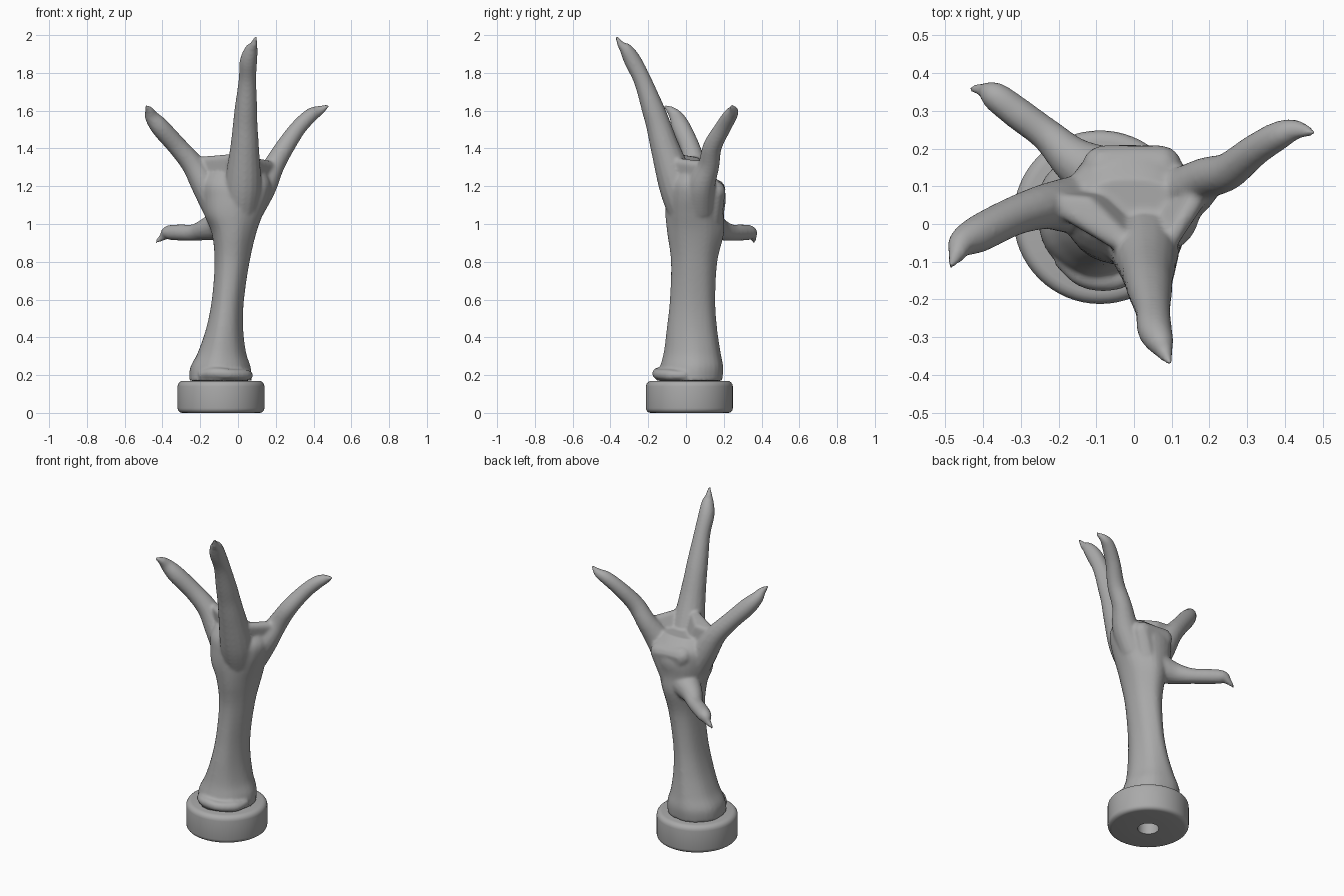
import bpy, bmesh, math
from mathutils import Vector

cube = bpy.data.objects.get("Cube")
if cube:
    bpy.data.objects.remove(cube)

grey = bpy.data.materials.new("plain_grey")
grey.use_nodes = True
colour = (0.4, 0.4, 0.4, 1)
grey.diffuse_color = colour
grey.node_tree.nodes["Principled BSDF"].inputs["Base Color"].default_value = colour


def finish(name, bm, angle):
    bmesh.ops.recalc_face_normals(bm, faces=bm.faces)
    mesh = bpy.data.meshes.new(name)
    bm.to_mesh(mesh)
    bm.free()
    mesh.materials.append(grey)
    ob = bpy.data.objects.new(name, mesh)
    bpy.context.collection.objects.link(ob)
    bpy.ops.object.select_all(action='DESELECT')
    ob.select_set(True)
    bpy.context.view_layer.objects.active = ob
    bpy.ops.object.shade_smooth_by_angle(angle=math.radians(angle))
    return ob


def spline(pts, steps=6):
    """Smooth interpolation through rows of numbers."""
    rows = [Vector(p) for p in pts]
    rows = [rows[0]] + rows + [rows[-1]]
    out = []
    for a, b, c, d in zip(rows, rows[1:], rows[2:], rows[3:]):
        for i in range(steps):
            t = i / steps
            out.append(0.5 * (2 * b + (c - a) * t + (2 * a - 5 * b + 4 * c - d) * t * t
                              + (3 * b - a - 3 * c + d) * t ** 3))
    return out + [rows[-1]]


def skin(bm, rings):
    loops = [[bm.verts.new(p) for p in ring] for ring in rings]
    for a, b in zip(loops, loops[1:]):
        for i in range(len(a)):
            j = (i + 1) % len(a)
            bm.faces.new((a[i], a[j], b[j], b[i]))
    bm.faces.new(loops[0][::-1])
    bm.faces.new(loops[-1])


def tube(bm, pts, sides=16):
    """Round limb along points given as x, y, z, radius."""
    path = spline(pts)
    rings = []
    for i, p in enumerate(path):
        step = path[min(i + 1, len(path) - 1)] - path[max(i - 1, 0)]
        way = Vector(step[:3]).normalized()
        u = way.cross(Vector((0.3, 1, 0.1))).normalized()
        v = way.cross(u)
        r = max(p[3], 0.004)
        rings.append([Vector(p[:3]) + r * (u * math.cos(k * math.tau / sides)
                                           + v * math.sin(k * math.tau / sides))
                      for k in range(sides)])
    skin(bm, rings)


def web(bm, balls, count=48):
    """Stretched skin: the hull around small balls given as x, y, z, radius."""
    verts = []
    for x, y, z, r in balls:
        for i in range(count):
            h = 1 - (2 * i + 1) / count
            a, w = 2.4 * i, math.sqrt(1 - h * h)
            verts.append(bm.verts.new((x + r * w * math.cos(a), y + r * w * math.sin(a), z + r * h)))
    bmesh.ops.convex_hull(bm, input=verts)
    for v in [v for v in bm.verts if not v.link_faces]:
        bm.verts.remove(v)


bm = bmesh.new()

# Forearm and palm: z, x from, x to, y from, y to
sections = [(0.17, -0.26, 0.07, -0.15, 0.195), (0.24, -0.255, 0.065, -0.135, 0.2),
            (0.32, -0.215, 0.04, -0.115, 0.185), (0.45, -0.17, 0.025, -0.1, 0.165),
            (0.6, -0.14, 0.03, -0.085, 0.155), (0.8, -0.125, 0.06, -0.08, 0.165),
            (0.95, -0.14, 0.095, -0.1, 0.2), (1.05, -0.18, 0.13, -0.11, 0.2),
            (1.14, -0.19, 0.165, -0.11, 0.21), (1.21, -0.19, 0.175, -0.1, 0.19),
            (1.27, -0.16, 0.15, -0.06, 0.12)]
rings = []
for z, x0, x1, y0, y1 in spline(sections, 5):
    ring = []
    for k in range(32):
        a = k * math.tau / 32
        ridge = 1 + 0.02 * math.sin(3 * a + 2 * z) + 0.01 * math.sin(7 * a + 5 * z)
        ring.append(Vector(((x0 + x1) / 2 + (x1 - x0) / 2 * math.cos(a) * ridge,
                            (y0 + y1) / 2 + (y1 - y0) / 2 * math.sin(a) * ridge, z)))
    rings.append(ring)
skin(bm, rings)

# Folded skin at the cut end
tube(bm, [(-0.2, -0.09, 0.2, 0.02), (-0.13, -0.14, 0.21, 0.03), (-0.04, -0.145, 0.205, 0.028),
          (0.04, -0.08, 0.2, 0.03), (0.06, 0.0, 0.2, 0.02)])

# Toes, each running out to a claw
middle_toe = [(0.01, 0, 1.05, 0.09), (0.025, -0.045, 1.2, 0.098), (0.035, -0.11, 1.4, 0.077),
              (0.038, -0.145, 1.52, 0.066), (0.042, -0.175, 1.61, 0.06), (0.05, -0.23, 1.76, 0.047),
              (0.055, -0.28, 1.86, 0.046), (0.07, -0.315, 1.92, 0.036), (0.083, -0.345, 1.95, 0.02),
              (0.095, -0.37, 1.995, 0.006)]
left_toe = [(0.06, 0.07, 1.08, 0.08), (0.13, 0.08, 1.2, 0.075), (0.19, 0.12, 1.31, 0.057),
            (0.25, 0.14, 1.41, 0.05), (0.32, 0.195, 1.51, 0.043), (0.385, 0.235, 1.575, 0.038),
            (0.43, 0.25, 1.6, 0.027), (0.485, 0.24, 1.628, 0.005)]
right_toe = [(-0.09, 0.05, 1.07, 0.09), (-0.17, 0.05, 1.2, 0.075), (-0.24, 0.045, 1.315, 0.06),
             (-0.32, 0.02, 1.41, 0.052), (-0.41, -0.025, 1.51, 0.05), (-0.455, -0.05, 1.565, 0.038),
             (-0.47, -0.08, 1.6, 0.024), (-0.488, -0.115, 1.625, 0.007)]
hind_toe = [(-0.08, 0.12, 1.0, 0.09), (-0.16, 0.17, 0.975, 0.062), (-0.23, 0.235, 0.955, 0.045),
            (-0.31, 0.295, 0.955, 0.043), (-0.37, 0.34, 0.953, 0.038), (-0.4, 0.355, 0.93, 0.02),
            (-0.44, 0.36, 0.9, 0.006)]
for toe in (middle_toe, left_toe, right_toe, hind_toe):
    tube(bm, toe)

# Webs between the toes, and the pad at the heel of the palm
web(bm, [(0, -0.07, 1.35, 0.025), (-0.22, 0.06, 1.33, 0.025), (-0.12, 0.05, 1.33, 0.025),
         (-0.04, 0.03, 1.1, 0.07)])
web(bm, [(0.07, -0.08, 1.33, 0.025), (0.19, 0.11, 1.3, 0.03), (0.05, 0.03, 1.1, 0.07)])
web(bm, [(-0.08, 0.15, 1.18, 0.06), (0.07, 0.15, 1.17, 0.06), (0.0, 0.12, 1.0, 0.07)])

claw_foot = finish("claw_foot", bm, 60)
fuse = claw_foot.modifiers.new("fuse", 'REMESH')
fuse.mode = 'VOXEL'
fuse.voxel_size = 0.009
fuse.use_smooth_shade = True
soften = claw_foot.modifiers.new("soften", 'SMOOTH')
soften.factor = 0.5
soften.iterations = 5

# Round base with a bored hole underneath: radius, height
bm = bmesh.new()
outline = [(0.06, 0.13), (0.06, 0), (0.205, 0)]
outline += [(0.205 + 0.025 * math.sin(a), 0.025 - 0.025 * math.cos(a))
            for a in (math.pi / 8 * i for i in range(1, 5))]
outline += [(0.2 + 0.03 * math.cos(a), 0.14 + 0.03 * math.sin(a))
            for a in (math.pi / 8 * i for i in range(5))]
skin(bm, [[Vector((-0.09 + r * math.cos(k * math.tau / 64), 0.018 + r * math.sin(k * math.tau / 64), z))
           for k in range(64)] for r, z in outline])
finish("round_base", bm, 40)
